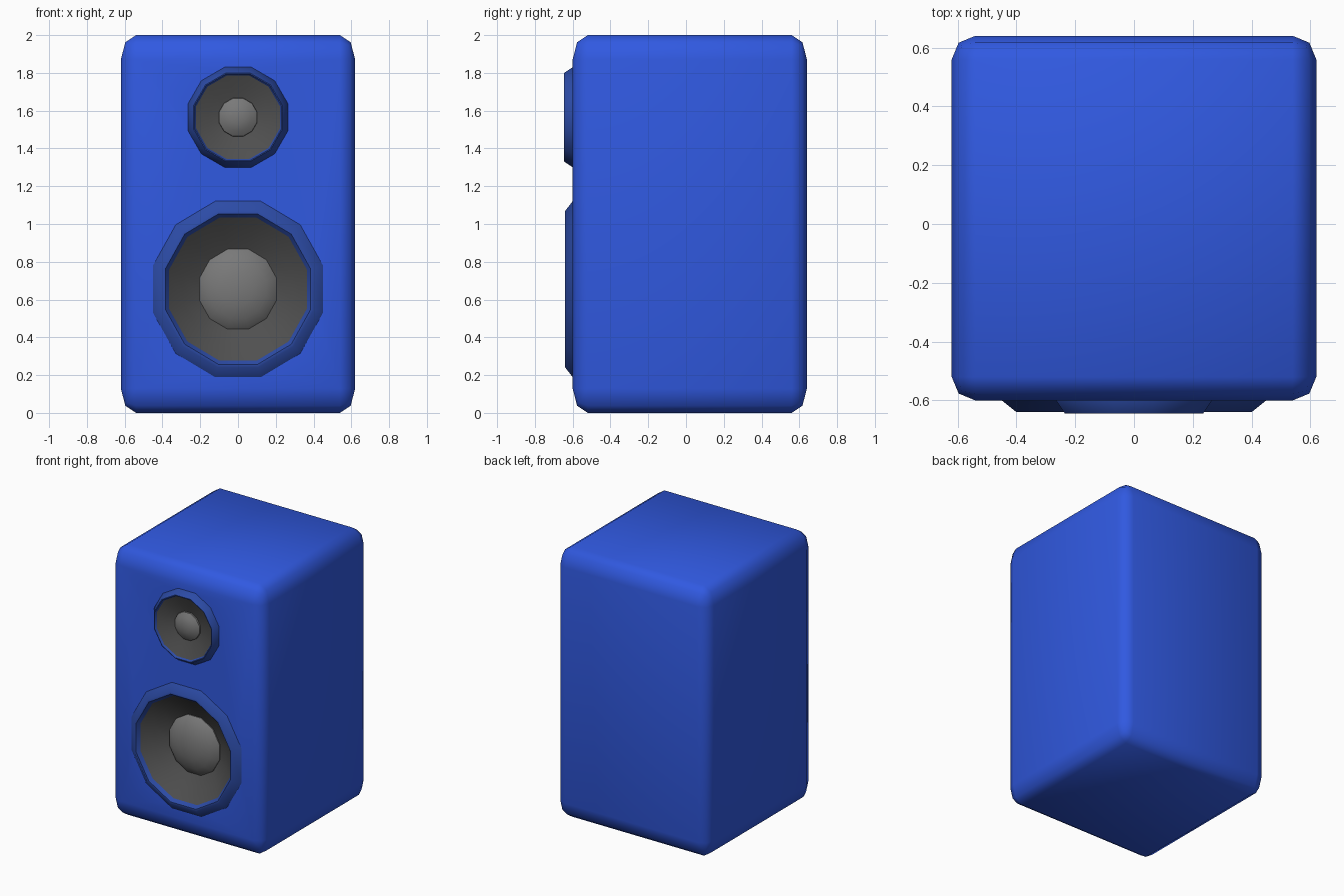
import bpy, bmesh
from math import sin, cos, pi, radians

if "Cube" in bpy.data.objects:
    bpy.data.objects.remove(bpy.data.objects["Cube"])

SIDES = 12


def material(name, rgb):
    m = bpy.data.materials.new(name)
    m.diffuse_color = (*rgb, 1)
    m.use_nodes = True
    m.node_tree.nodes["Principled BSDF"].inputs["Base Color"].default_value = m.diffuse_color
    return m


BLUE = material("cabinet_blue", (0.03, 0.10, 0.75))
NAVY = material("rim_blue", (0.025, 0.07, 0.38))
DARK = material("cone_grey", (0.08, 0.08, 0.08))
GREY = material("cap_grey", (0.19, 0.19, 0.19))


def add_object(name, bm, mat):
    mesh = bpy.data.meshes.new(name)
    bm.to_mesh(mesh)
    bm.free()
    if mat:
        mesh.materials.append(mat)
    ob = bpy.data.objects.new(name, mesh)
    bpy.context.collection.objects.link(ob)
    return ob


def activate(ob):
    bpy.ops.object.select_all(action='DESELECT')
    ob.select_set(True)
    bpy.context.view_layer.objects.active = ob


def smooth(ob, angle):
    activate(ob)
    bpy.ops.object.shade_smooth_by_angle(angle=radians(angle))


def revolve(name, profile, z, stretch, mat):
    """Spin (flat-to-centre distance, y) points, outside to inside, around y."""
    bm = bmesh.new()
    rings = []
    for d, y in profile:
        if d == 0:
            rings.append([bm.verts.new((0, y, z))] * SIDES)
            continue
        r = d / cos(pi / SIDES)
        angles = [2 * pi * (i + 0.5) / SIDES for i in range(SIDES)]
        rings.append([bm.verts.new((r * cos(a), y, z + r * sin(a) * stretch)) for a in angles])
    for outer, inner in zip(rings, rings[1:]):
        for i in range(SIDES):
            j = (i + 1) % SIDES
            quad = [outer[i], outer[j], inner[j], inner[i]]
            bm.faces.new(list(dict.fromkeys(quad)))
    ob = add_object(name, bm, mat)
    smooth(ob, 40)
    return ob


# Cabinet: bevelled cube stretched upwards
bm = bmesh.new()
bmesh.ops.create_cube(bm, size=1.24)
bmesh.ops.bevel(bm, geom=bm.edges[:], offset=0.08, segments=2, profile=0.5, affect='EDGES')
for v in bm.verts:
    v.co.y += 0.02
    v.co.z = v.co.z * 2 / 1.24 + 1
cabinet = add_object("cabinet", bm, BLUE)


# Pockets in the front for the drivers
def pocket(name, d, depth_y, z, stretch):
    cutter = revolve(name, [(0, depth_y), (d, depth_y), (d, -0.8), (0, -0.8)], z, stretch, None)
    bm = bmesh.new()
    bm.from_mesh(cutter.data)
    bmesh.ops.recalc_face_normals(bm, faces=bm.faces[:])
    bm.to_mesh(cutter.data)
    bm.free()
    cutter.hide_render = True
    mod = cabinet.modifiers.new(name, 'BOOLEAN')
    mod.operation = 'DIFFERENCE'
    mod.solver = 'EXACT'
    mod.object = cutter
    activate(cabinet)
    bpy.ops.object.modifier_apply(modifier=name)
    bpy.data.objects.remove(cutter)


pocket("woofer_pocket", 0.41, -0.48, 0.655, 1.035)
pocket("tweeter_pocket", 0.245, -0.56, 1.565, 1.0)
smooth(cabinet, 60)

# Woofer
W = (0.655, 1.035)
revolve("woofer_rim", [(0.45, -0.59), (0.45, -0.60), (0.40, -0.64), (0.385, -0.64),
                       (0.365, -0.615)], *W, NAVY)
revolve("woofer_cone", [(0.367, -0.617), (0.29, -0.555), (0.20, -0.50)], *W, DARK)
revolve("woofer_cap", [(0.205, -0.495), (0.205, -0.51), (0.195, -0.52), (0.15, -0.55),
                       (0.08, -0.57), (0, -0.578)], *W, GREY)

# Tweeter
T = (1.565, 1.0)
revolve("tweeter_rim", [(0.265, -0.59), (0.265, -0.60), (0.235, -0.645), (0.23, -0.645),
                        (0.22, -0.63)], *T, NAVY)
revolve("tweeter_cone", [(0.222, -0.632), (0.16, -0.605), (0.10, -0.585)], *T, DARK)
revolve("tweeter_cap", [(0.103, -0.58), (0.10, -0.595), (0.07, -0.615), (0.035, -0.625),
                        (0, -0.628)], *T, GREY)
